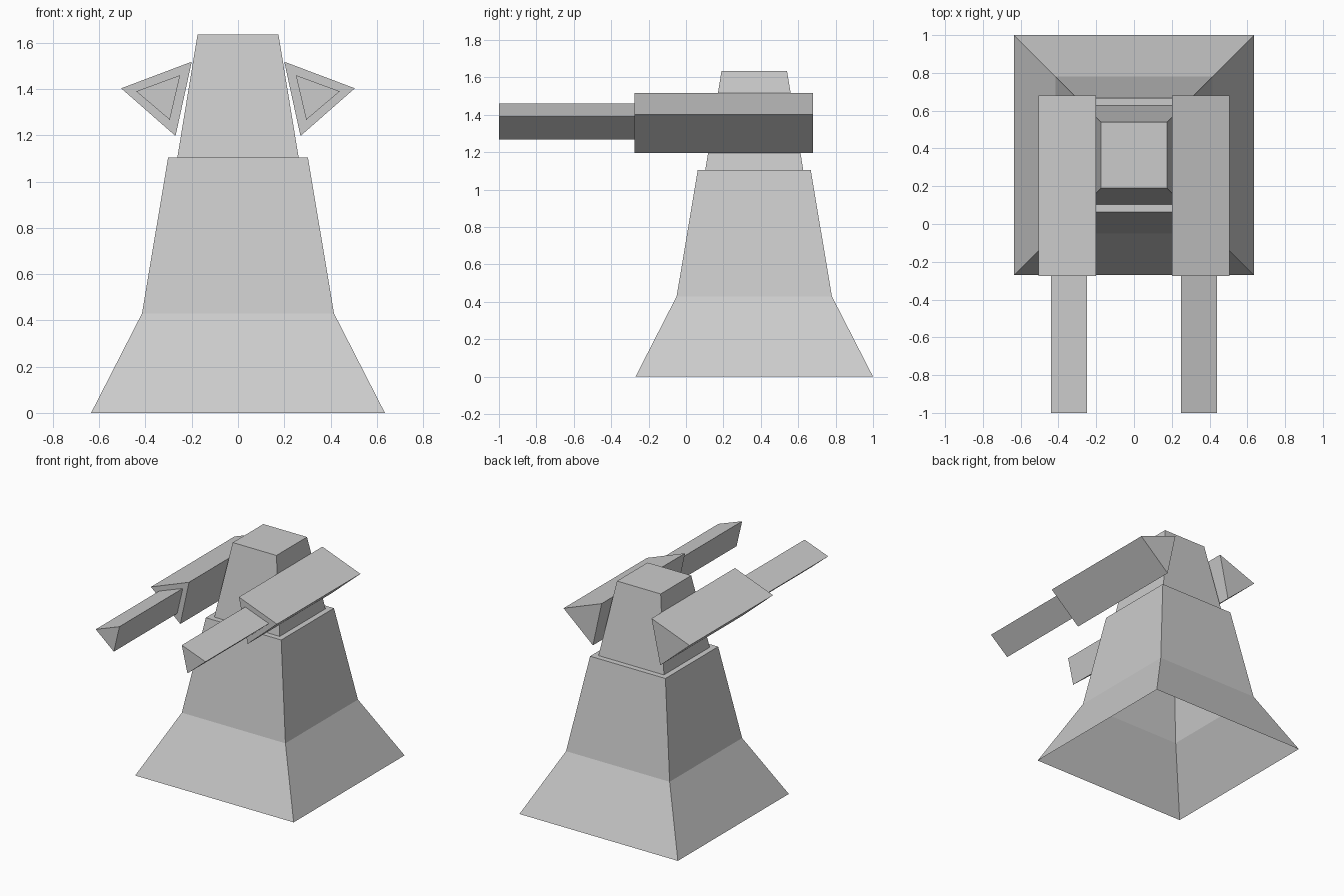
import bpy, bmesh

if "Cube" in bpy.data.objects:
    bpy.data.objects.remove(bpy.data.objects["Cube"])

CY = 0.365  # tower centre line in y


def make_object(name, bm):
    bmesh.ops.recalc_face_normals(bm, faces=bm.faces[:])
    mesh = bpy.data.meshes.new(name)
    bm.to_mesh(mesh)
    bm.free()
    ob = bpy.data.objects.new(name, mesh)
    bpy.context.collection.objects.link(ob)
    return ob


def square_tower(name, levels):
    """Stack of square sections (half width, z), capped on top, open below."""
    bm = bmesh.new()
    prev = None
    for h, z in levels:
        ring = [bm.verts.new((sx * h, CY + sy * h, z))
                for sx, sy in ((-1, -1), (1, -1), (1, 1), (-1, 1))]
        if prev:
            for i in range(4):
                j = (i + 1) % 4
                bm.faces.new((prev[i], prev[j], ring[j], ring[i]))
        prev = ring
    bm.faces.new(prev)
    return make_object(name, bm)


def mirrored_prism(name, profile, y0, y1):
    """Closed prism of an (x, z) profile along y, mirrored across x = 0."""
    bm = bmesh.new()
    face = bm.faces.new([bm.verts.new((x, y0, z)) for x, z in profile])
    res = bmesh.ops.extrude_face_region(bm, geom=[face], use_keep_orig=True)
    verts = [g for g in res["geom"] if isinstance(g, bmesh.types.BMVert)]
    bmesh.ops.translate(bm, verts=verts, vec=(0, y1 - y0, 0))
    ob = make_object(name, bm)
    ob.modifiers.new("mirror", 'MIRROR').use_axis[0] = True
    return ob


# Flared foot, shaft, ledge and tapered head in one shell
square_tower("tower", [(0.635, 0), (0.415, 0.43), (0.302, 1.105),
                       (0.262, 1.105), (0.175, 1.635)])

# Triangular gun housings at both sides
mirrored_prism("gun_housings", [(0.20, 1.518), (0.505, 1.403), (0.27, 1.197)],
               -0.275, 0.68)

# Slimmer triangular barrels running forward
mirrored_prism("gun_barrels", [(0.25, 1.46), (0.44, 1.39), (0.295, 1.267)],
               -1.0, -0.275)
